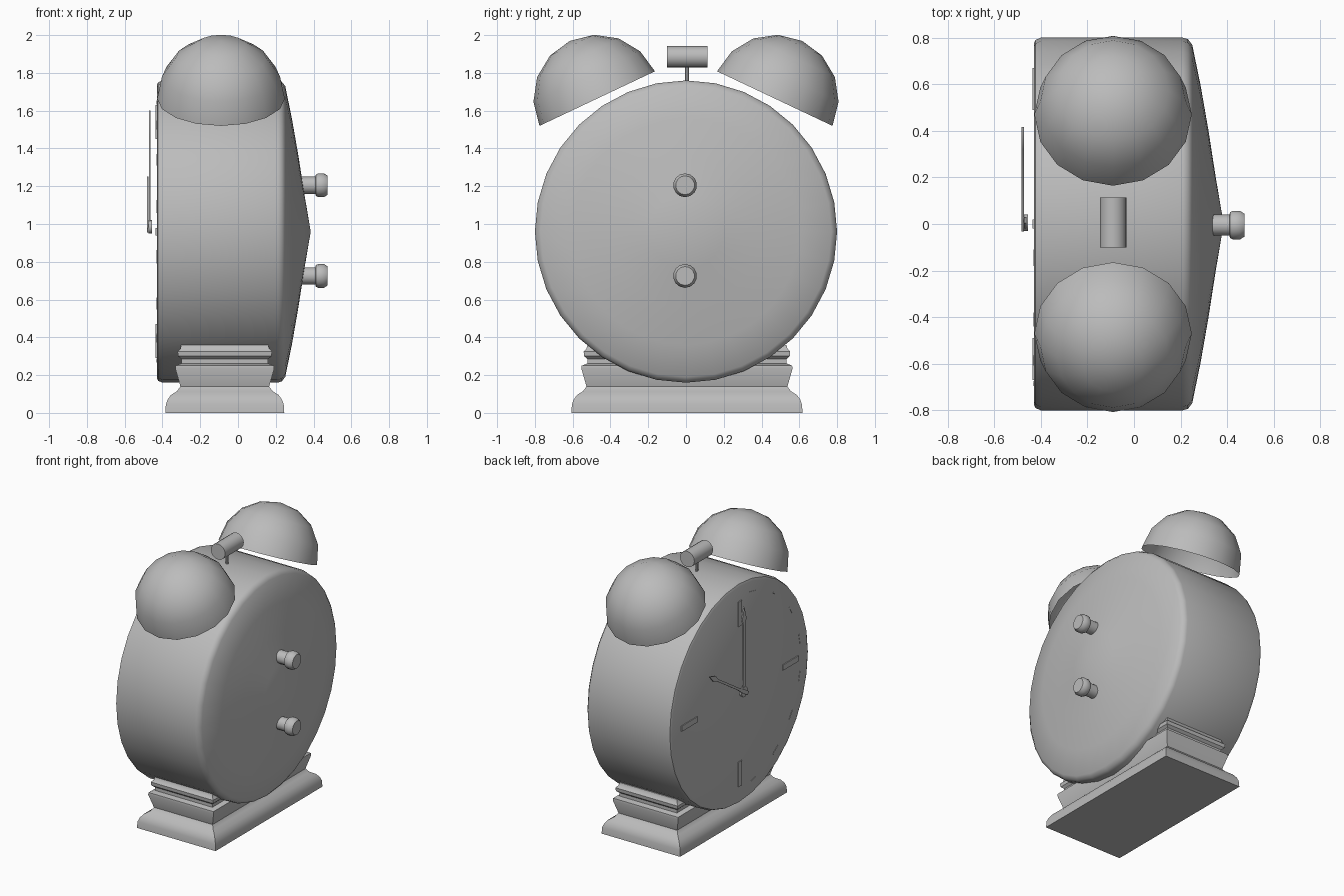
import bpy, bmesh
from math import pi, sin, cos, radians
from mathutils import Matrix, Vector

cube = bpy.data.objects.get("Cube")
if cube:
    bpy.data.objects.remove(cube)

grey = bpy.data.materials.new("plain grey")
grey.use_nodes = True
grey.diffuse_color = (0.5, 0.5, 0.5, 1)
grey.node_tree.nodes["Principled BSDF"].inputs["Base Color"].default_value = (0.5, 0.5, 0.5, 1)

CENTRE = Vector((0, 0, 0.96))
ALONG_X = Matrix.Rotation(pi / 2, 4, 'Y')


def finish(name, bm, matrix=Matrix(), angle=40):
    """Turn a bmesh into a shaded, coloured object."""
    bmesh.ops.recalc_face_normals(bm, faces=bm.faces)
    mesh = bpy.data.meshes.new(name)
    bm.to_mesh(mesh)
    bm.free()
    mesh.transform(matrix)
    mesh.materials.append(grey)
    obj = bpy.data.objects.new(name, mesh)
    bpy.context.collection.objects.link(obj)
    bpy.ops.object.select_all(action='DESELECT')
    obj.select_set(True)
    bpy.context.view_layer.objects.active = obj
    bpy.ops.object.shade_smooth_by_angle(angle=radians(angle))
    return obj


def skin(name, rings, matrix=Matrix(), caps=(True, True), angle=40):
    """Bridge closed rings of points; a one-point ring is a pole."""
    bm = bmesh.new()
    loops = [[bm.verts.new(p) for p in ring] for ring in rings]
    for a, b in zip(loops, loops[1:]):
        n = max(len(a), len(b))
        for i in range(n):
            j = (i + 1) % n
            quad = [a[i % len(a)], a[j % len(a)], b[j % len(b)], b[i % len(b)]]
            bm.faces.new(list(dict.fromkeys(quad)))
    for loop, cap in zip((loops[0], loops[-1]), caps):
        if cap and len(loop) > 2:
            bm.faces.new(loop)
    return finish(name, bm, matrix, angle)


def lathe(name, profile, sides, matrix, caps=(True, True)):
    """Revolve (radius, height) pairs about local z."""
    rings = [[(r * cos(2 * pi * i / sides), r * sin(2 * pi * i / sides), h)
              for i in range(sides if r else 1)] for r, h in profile]
    return skin(name, rings, matrix, caps)


def plate(name, outline, x0, x1, turn, centre=CENTRE):
    """Thin plate facing -x; outline is (across, outward), turned clockwise."""
    rings = [[(x, -a, o) for a, o in outline] for x in (x0, x1)]
    matrix = Matrix.Translation(centre) @ Matrix.Rotation(radians(turn), 4, 'X')
    return skin(name, rings, matrix)


def bar(half, inner, outer):
    return [(-half, inner), (half, inner), (half, outer), (-half, outer)]


# Case: drum with softened edges and a domed back
case = [(0.775, -0.43), (0.79, -0.423), (0.8, -0.4), (0.8, 0.21), (0.793, 0.232),
        (0.77, 0.25), (0.6, 0.285), (0.4, 0.32), (0.2, 0.351), (0, 0.385)]
lathe("clock_case", case, 32, Matrix.Translation(CENTRE) @ ALONG_X)

# Moulded rectangular base: (height, inset)
moulding = [(0, 0), (0.045, 0.003), (0.07, 0.012), (0.095, 0.03), (0.115, 0.062),
            (0.14, 0.08), (0.235, 0.053), (0.25, 0.055), (0.262, 0.085),
            (0.285, 0.085), (0.3, 0.068), (0.325, 0.065), (0.34, 0.08), (0.36, 0.085)]
base = [[(sx * (0.315 - d), sy * (0.612 - d), h)
         for sx, sy in ((-1, -1), (1, -1), (1, 1), (-1, 1))] for h, d in moulding]
skin("base", base, Matrix.Translation((-0.07, 0.005, 0)), angle=35)

# Two open bells, tilted outward
R = 0.338
dome = [(R * cos(k * pi / 8), R * sin(k * pi / 8)) for k in range(4)] + [(0, R)]
for name, s in (("bell_back", 1), ("bell_front", -1)):
    place = Matrix.Translation((-0.09, s * 0.47, 1.664)) @ Matrix.Rotation(-s * radians(25.3), 4, 'X')
    lathe(name, dome, 16, place, caps=(False, False))

# Striker between the bells
lathe("striker_rod", [(0.01, 1.74), (0.01, 1.85)], 8, Matrix.Translation((-0.09, 0.005, 0)))
lathe("striker_head", [(0.057, -0.107), (0.057, 0.107)], 16,
      Matrix.Translation((-0.09, 0.007, 1.885)) @ Matrix.Rotation(-pi / 2, 4, 'X'))

# Winding knobs on the back
knob = [(0.046, 0.3), (0.046, 0.41), (0.057, 0.412), (0.063, 0.425),
        (0.063, 0.455), (0.05, 0.475)]
for name, z in (("upper_knob", 1.205), ("lower_knob", 0.725)):
    lathe(name, knob, 14, Matrix.Translation((0, -0.005, z)) @ ALONG_X)

# Quarter-hour markers and thin dashes near the rim
for i in range(4):
    plate("hour_marker_%d" % i, bar(0.02, 0.49, 0.67), -0.436, -0.428, 90 * i)
for turn in (12, 36, 57, 79, 101, 123, 144, 168):
    plate("rim_dash_%d" % turn, bar(0.035, 0.694, 0.702), -0.432, -0.428, turn)

# Hands and their hub
PIVOT = Vector((0, 0.005, 0.985))


def hand(length, half):
    side = [(half, -0.035), (half, 0.03), (half * 0.6, 0.1), (half * 0.6, length * 0.78),
            (half * 1.5, length * 0.86)]
    return side + [(0, length)] + [(-a, o) for a, o in reversed(side)]


plate("minute_hand", hand(0.615, 0.016), -0.472, -0.462, 0, PIVOT)
plate("hour_hand", hand(0.49, 0.014), -0.482, -0.473, -57, PIVOT)
lathe("hand_hub", [(0.036, -0.474), (0.036, -0.455)], 16, Matrix.Translation(PIVOT) @ ALONG_X)
